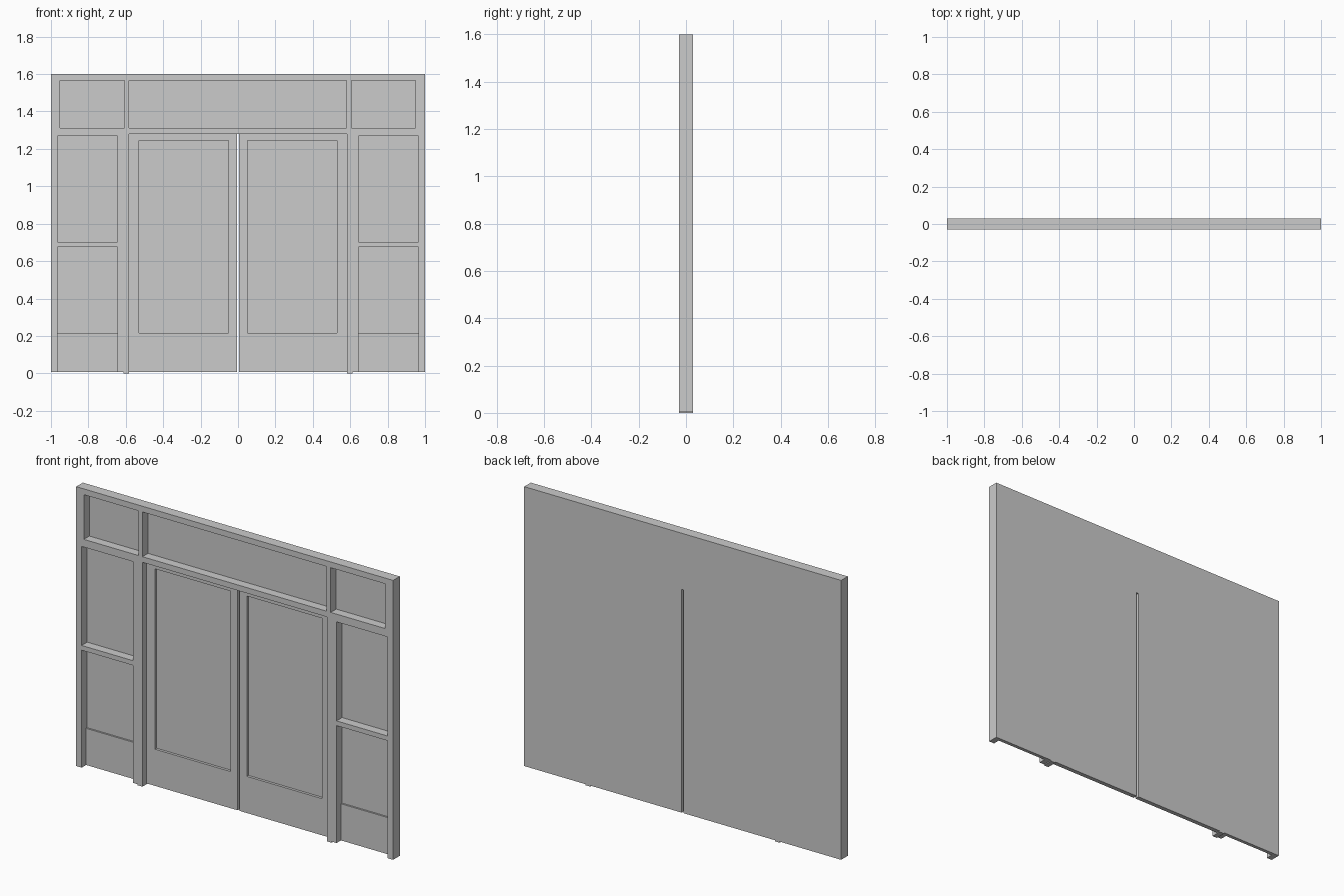
import bpy, bmesh

if "Cube" in bpy.data.objects:
    bpy.data.objects.remove(bpy.data.objects["Cube"])

BACK = 0.03      # shared flat back plane
FRONT = -0.03    # front of the framing
GLASS = 0.02     # front of the panes
DOOR = 0.005     # front of the door leaves
FLOOR = 0.006    # underside of doors and side lights


def relief(name, rect, front, recesses=(), side=1):
    """Slab with a flat back whose front steps to another y in each recess (x0, x1, z0, z1, y)."""
    x0, x1, z0, z1 = rect
    xs = sorted({x0, x1, *[v for r in recesses for v in r[:2]]})
    zs = sorted({z0, z1, *[v for r in recesses for v in r[2:4]]})

    def depth(i, j):
        if not (0 <= i < len(xs) - 1 and 0 <= j < len(zs) - 1):
            return BACK
        cx, cz, y = (xs[i] + xs[i + 1]) / 2, (zs[j] + zs[j + 1]) / 2, front
        for a, b, c, d, ry in recesses:
            if a < cx < b and c < cz < d:
                y = ry
        return y

    bm = bmesh.new()

    def quad(*pts):
        bm.faces.new([bm.verts.new((x * side, y, z)) for x, y, z in pts])

    for i in range(-1, len(xs) - 1):
        for j in range(-1, len(zs) - 1):
            d = depth(i, j)
            if i >= 0 and j >= 0:
                a, b, c, e = xs[i], xs[i + 1], zs[j], zs[j + 1]
                for y in (d, BACK):
                    quad((a, y, c), (b, y, c), (b, y, e), (a, y, e))
            # step walls towards the next cell in x and z
            r, u = depth(i + 1, j), depth(i, j + 1)
            if j >= 0 and r != d:
                levels = sorted({front, BACK, *[q[4] for q in recesses]})
                for p, q in zip(levels, levels[1:]):
                    if min(d, r) <= p and q <= max(d, r):
                        x = xs[i + 1]
                        quad((x, p, zs[j]), (x, q, zs[j]), (x, q, zs[j + 1]), (x, p, zs[j + 1]))
            if i >= 0 and u != d:
                levels = sorted({front, BACK, *[q[4] for q in recesses]})
                for p, q in zip(levels, levels[1:]):
                    if min(d, u) <= p and q <= max(d, u):
                        z = zs[j + 1]
                        quad((xs[i], p, z), (xs[i + 1], p, z), (xs[i + 1], q, z), (xs[i], q, z))
    bmesh.ops.remove_doubles(bm, verts=bm.verts, dist=1e-5)
    bmesh.ops.recalc_face_normals(bm, faces=bm.faces)
    mesh = bpy.data.meshes.new(name)
    bm.to_mesh(mesh)
    bm.free()
    obj = bpy.data.objects.new(name, mesh)
    bpy.context.collection.objects.link(obj)
    return obj


# Transom band with three panes
relief("transom", (-1, 1, 1.308, 1.6), FRONT, [
    (-0.952, -0.607, 1.312, 1.567, GLASS),
    (-0.582, 0.58, 1.312, 1.567, GLASS),
    (0.606, 0.949, 1.312, 1.567, GLASS)])

# Header above the doors
relief("door_header", (-0.582, 0.582, 1.28, 1.308), FRONT)

for label, s in (("left", -1), ("right", 1)):
    # Side light: two panes over a kick panel, open at the bottom
    relief("side_light_" + label, (0.612, 1, FLOOR, 1.308), FRONT, [
        (0.643, 0.966, 0.703, 1.268, GLASS),
        (0.643, 0.966, 0.215, 0.676, GLASS),
        (0.643, 0.966, FLOOR, 0.215, 0.01)], s)
    # Door post
    relief("door_post_" + label, (0.582, 0.612, 0, 1.308), FRONT, (), s)
    # Door leaf with one tall pane
    relief("door_leaf_" + label, (0.006, 0.582, FLOOR, 1.28), DOOR, [
        (0.052, 0.528, 0.215, 1.244, GLASS)], s)
